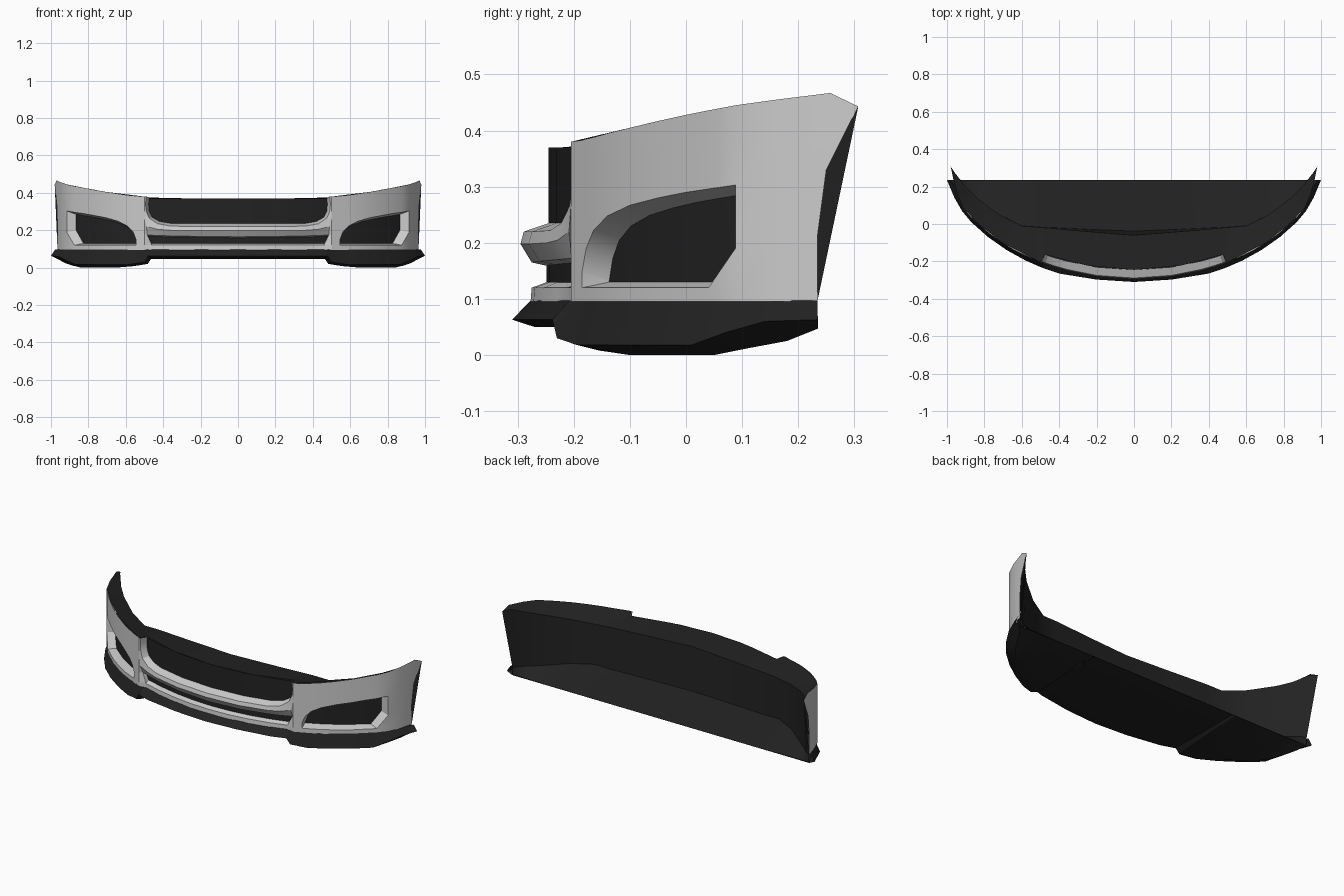
import bpy
import bmesh
from mathutils import Vector

old = bpy.data.objects.get("Cube")
if old:
    bpy.data.objects.remove(old, do_unlink=True)


def make_material(name, value):
    mat = bpy.data.materials.new(name)
    mat.use_nodes = True
    colour = (value, value, value, 1.0)
    mat.diffuse_color = colour
    mat.node_tree.nodes["Principled BSDF"].inputs["Base Color"].default_value = colour
    return mat


PAINT = make_material("silver paint", 0.6)
BLACK = make_material("black plastic", 0.016)


def interpolate(table, value):
    """Piecewise linear lookup in a list of pairs."""
    for (a, fa), (b, fb) in zip(table, table[1:]):
        if value <= b:
            return fa + (fb - fa) * (value - a) / (b - a)
    return table[-1][1]


def sheet(name, rows, mat, outward, skip=None, extra=()):
    """Skin rows of points, face the result outward and mirror it across x."""
    bm = bmesh.new()
    grid = [[bm.verts.new(p) for p in row] for row in rows]
    for r in range(len(grid) - 1):
        for c in range(len(grid[r]) - 1):
            if skip and skip(r, c):
                continue
            bm.faces.new((grid[r][c], grid[r][c + 1], grid[r + 1][c + 1], grid[r + 1][c]))
    for polygon in extra:
        bm.faces.new([bm.verts.new(p) for p in polygon])
    bmesh.ops.remove_doubles(bm, verts=bm.verts, dist=0.0008)
    bmesh.ops.recalc_face_normals(bm, faces=bm.faces)
    total = sum((f.normal * f.calc_area() for f in bm.faces), Vector())
    if total.dot(Vector(outward)) < 0:
        bmesh.ops.reverse_faces(bm, faces=bm.faces)
    mesh = bpy.data.meshes.new(name)
    bm.to_mesh(mesh)
    bm.free()
    mesh.materials.append(mat)
    obj = bpy.data.objects.new(name, mesh)
    bpy.context.collection.objects.link(obj)
    mirror = obj.modifiers.new("Mirror", "MIRROR")
    mirror.merge_threshold = 0.0005
    bpy.ops.object.select_all(action="DESELECT")
    obj.select_set(True)
    bpy.context.view_layer.objects.active = obj
    bpy.ops.object.shade_smooth_by_angle(angle=0.55)
    return obj


# Plan curves: side panels give x from y, the centre gives y from x
SIDE = [(-0.205, 0.5), (-0.165, 0.59), (-0.125, 0.67), (-0.05, 0.775), (0.04, 0.875),
        (0.088, 0.915), (0.16, 0.945), (0.234, 0.965), (0.307, 0.98)]


def on_side(y, z):
    return (interpolate(SIDE, y), y, z)


def on_centre(x, z, back=0.0):
    return (x, -0.295 + 0.36 * x * x + back, z)


# Side panels: columns of y, opening bottom, opening top, panel top
columns = [(-0.205, 0.12, 0.15, 0.38), (-0.185, 0.12, 0.15, 0.383),
           (-0.178, 0.12, 0.19, 0.385), (-0.165, 0.12, 0.222, 0.388),
           (-0.14, 0.12, 0.248, 0.395), (-0.1, 0.12, 0.267, 0.405),
           (-0.05, 0.12, 0.28, 0.417), (0.0, 0.12, 0.29, 0.428),
           (0.04, 0.12, 0.296, 0.436), (0.088, 0.19, 0.303, 0.445),
           (0.16, 0.2, 0.32, 0.455)]
wing = [[on_side(y, z) for z in (0.095, low, high, (high + top) / 2, top)]
        for y, low, high, top in columns]
wing.append([on_side(y, z) for y, z in
             ((0.2, 0.095), (0.2, 0.205), (0.21, 0.325), (0.23, 0.39), (0.257, 0.467))])
wing.append([on_side(y, z) for y, z in
             ((0.234, 0.095), (0.234, 0.21), (0.25, 0.33), (0.28, 0.39), (0.307, 0.443))])
sheet("side_panel", wing, PAINT, (1, -1, 0), skip=lambda r, c: c == 1 and 1 <= r <= 8)

# Recessed pocket in each side panel
def recess(point, dz):
    p = Vector(point)
    step = (Vector((0.45, 0.15, p.z)) - p).normalized() * 0.05
    return p + step + Vector((0, 0, dz))


opening = wing[1:10]
inner = [(recess(col[1], 0.01), recess(col[2], -0.018)) for col in opening]
outer_loop = [col[1] for col in opening] + [col[2] for col in reversed(opening)]
inner_loop = [pair[0] for pair in inner] + [pair[1] for pair in reversed(inner)]
outer_loop.append(outer_loop[0])
inner_loop.append(inner_loop[0])
sheet("side_pocket_rim", [outer_loop, inner_loop], PAINT, (-1, 1, 0))
sheet("side_pocket_mesh", inner, BLACK, (1, -1, 0))

# Nose bar that sweeps up around the main grille opening
edge = [(0, 0.235), (0.2, 0.235), (0.36, 0.237), (0.42, 0.247),
        (0.46, 0.27), (0.475, 0.3), (0.478, 0.34), (0.475, 0.375)]
lip = [(0, 0.22), (0.2, 0.22), (0.36, 0.222), (0.43, 0.235),
       (0.475, 0.265), (0.49, 0.3), (0.495, 0.34), (0.49, 0.38)]
brow = [(0, 0.198), (0.2, 0.198), (0.36, 0.2), (0.43, 0.205),
        (0.49, 0.22), (0.5, 0.265), (0.5, 0.32), (0.5, 0.38)]
chin = [(0, 0.165), (0.2, 0.167), (0.36, 0.17), (0.43, 0.172), (0.485, 0.175)]


def lofted(path, back):
    return [on_centre(x, z, back) for x, z in path]


edge_row, lip_row, brow_row = lofted(edge, 0.05), lofted(lip, 0.006), lofted(brow, 0)
chin_row = lofted(chin, 0.02)
under_row = [on_centre(x, z - 0.006, 0.047) for x, z in chin]
blend = [brow_row[4], brow_row[5], on_side(-0.205, 0.175), chin_row[4]]
sheet("grille_surround", [edge_row, lip_row, brow_row], PAINT, (0, -1, 0))
sheet("nose_bar", [brow_row[:5], chin_row, under_row], PAINT, (0, -1, 0), extra=[blend])

# Main grille panel
grille_top = [(x, y, 0.37) for x, y, z in edge_row[:7]]
sheet("main_grille", [edge_row[:7], grille_top], BLACK, (0, -1, 0))

# Lower intake, its sill and the posts at its ends
stations = [0, 0.12, 0.24, 0.36, 0.46]
sill = [[on_centre(x, z, back) for x in stations + [0.5]]
        for z, back in ((0.13, 0.047), (0.12, 0.02), (0.095, 0.018))]
for row in sill:
    row[-1] = (0.5, -0.205, row[-1][2])
sheet("lower_sill", sill, PAINT, (0, -1, 0))
sheet("lower_grille",
      [[on_centre(x, z, 0.046) for x in stations + [0.485]] for z in (0.12, 0.172)],
      BLACK, (0, -1, 0))
post_top, post_base = chin_row[-1], sill[1][4]
sheet("intake_post",
      [[on_side(-0.205, 0.175), post_top, under_row[-1]],
       [on_side(-0.205, 0.12), post_base, sill[0][4]]], PAINT, (0, -1, 0))

# Splitter: columns of x, y, height of the outer edge, height of the underside
splitter = [(0, -0.31, 0.063, 0.05), (0.2, -0.297, 0.063, 0.05), (0.4, -0.265, 0.063, 0.05),
            (0.48, -0.238, 0.063, 0.05), (0.5, -0.23, 0.03, 0.02), (0.58, -0.195, 0.018, 0.008),
            (0.68, -0.14, 0.018, 0), (0.78, -0.07, 0.018, 0), (0.87, 0.01, 0.018, 0),
            (0.92, 0.07, 0.04, 0.012), (0.96, 0.14, 0.06, 0.025), (1.0, 0.235, 0.063, 0.047)]
skirt = []
for x, y, edge_z, base_z in splitter:
    top = on_centre(x, 0.097, 0.018) if x < 0.49 else (x - 0.022, min(y + 0.022, 0.234), 0.097)
    tuck = (x * 0.965, min(y + 0.04, 0.235), base_z)
    skirt.append([top, (x, y, edge_z), tuck, (x * 0.965, 0.235, 0.047)])
sheet("splitter", skirt, BLACK, (0, 0, -1))

# Inner backing: shelf, rear wall and floor
shelf = [(0, -0.245, 0.37), (0.25, -0.2225, 0.37), edge_row[-1]]
shelf += [wing[i][4] for i in (0, 5, 7, 9, 10, 11, 12)]
wall_top = [(0, -0.06, 0.36), (0.25, -0.04, 0.357), (0.475, -0.02, 0.355), (0.5, -0.018, 0.355),
            (0.6, -0.01, 0.35), (0.72, 0.05, 0.37), (0.84, 0.14, 0.4), (0.9, 0.2, 0.42),
            (0.955, 0.27, 0.45), wing[12][4]]
wall_base = [(0, -0.038, 0.11), (0.25, -0.028, 0.11), (0.475, -0.017, 0.11),
             (0.5, -0.015, 0.11), (0.6, -0.008, 0.115), (0.72, 0.05, 0.11),
             (0.84, 0.14, 0.1), (0.9, 0.19, 0.1), (0.94, 0.225, 0.098), wing[12][0]]
floor_rear = [(x, 0.235, 0.05) for x, y, z in wall_base]
sheet("inner_backing", [shelf, wall_top, wall_base, floor_rear], BLACK, (0, 1, 1))
